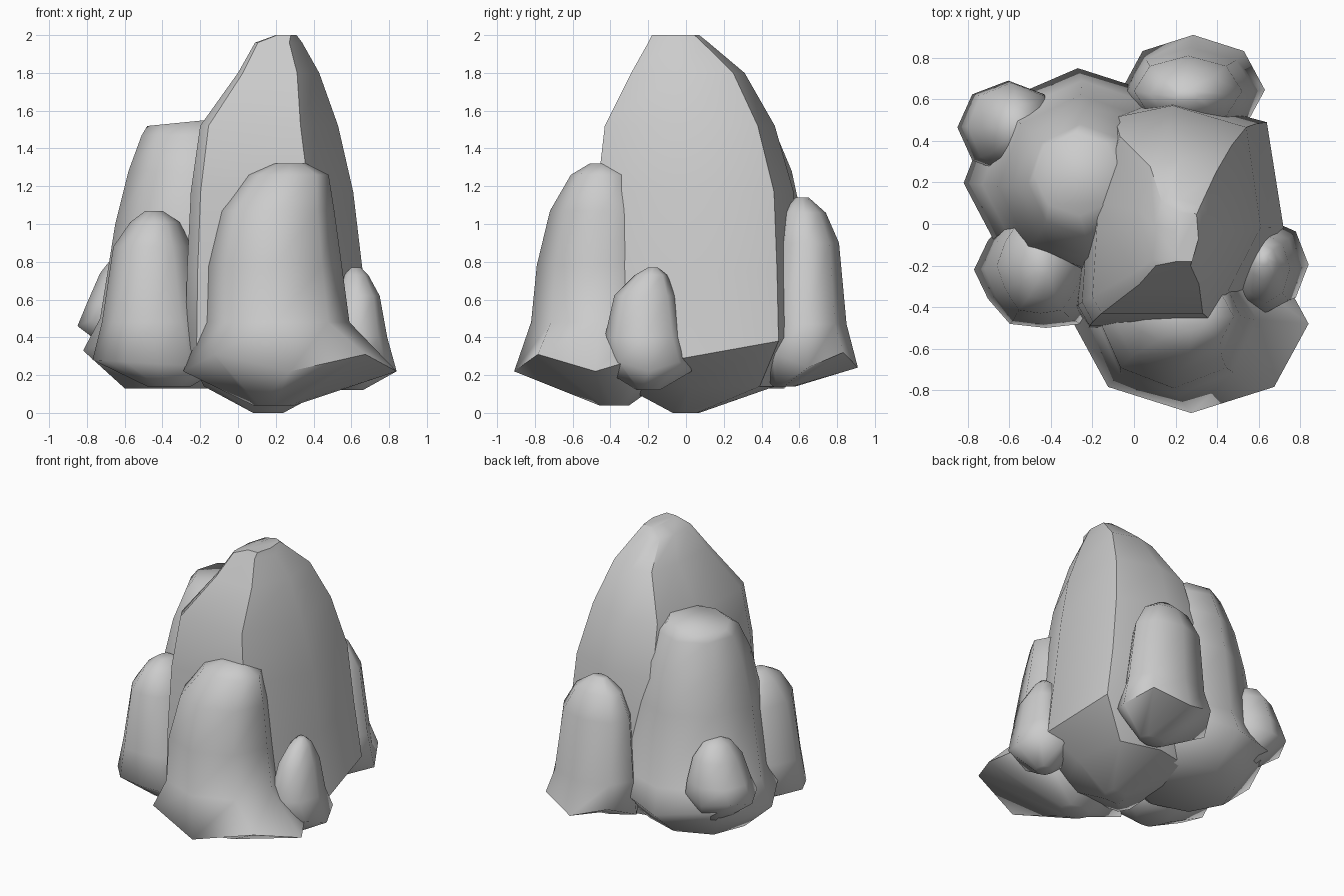
import bpy, math

def ngon(n, phase=0):
    return [(math.cos(math.radians(phase) + 2 * math.pi * i / n),
             math.sin(math.radians(phase) + 2 * math.pi * i / n)) for i in range(n)]

def rock(name, outline, levels, angle, rim=1, rim_tilt=(0, 0), top_tilt=(0, 0), zigzag=0):
    """Loft one outline through levels given as (z, x0, x1, y0, y1)."""
    xs, ys = zip(*outline)
    n = len(outline)
    unit = [((x - min(xs)) / (max(xs) - min(xs)), (y - min(ys)) / (max(ys) - min(ys)))
            for x, y in outline]
    verts, faces = [], []
    for k, (z, x0, x1, y0, y1) in enumerate(levels):
        t = rim_tilt if k == rim else top_tilt if k == len(levels) - 1 else (0, 0)
        for i, (u, v) in enumerate(unit):
            x, y = x0 + u * (x1 - x0), y0 + v * (y1 - y0)
            dz = t[0] * (x - (x0 + x1) / 2) + t[1] * (y - (y0 + y1) / 2)
            if k == rim and i % 2:      # every second rim corner sits higher
                dz += zigzag
            verts.append((x, y, z + dz))
    for k in range(len(levels) - 1):
        for i in range(n):
            j = (i + 1) % n
            faces.append((k * n + i, k * n + j, (k + 1) * n + j, (k + 1) * n + i))
    faces.append(tuple(reversed(range(n))))
    faces.append(tuple(range((len(levels) - 1) * n, len(levels) * n)))
    me = bpy.data.meshes.new(name)
    me.from_pydata(verts, [], faces)
    ob = bpy.data.objects.new(name, me)
    bpy.context.collection.objects.link(ob)
    bpy.ops.object.select_all(action='DESELECT')
    ob.select_set(True)
    bpy.context.view_layer.objects.active = ob
    bpy.ops.object.shade_smooth_by_angle(angle=math.radians(angle))

# Tall central rock with broad flat front and right faces
rock("main_rock",
     [(-0.22, -0.50), (0.44, -0.50), (0.71, -0.02), (0.63, 0.49),
      (0.22, 0.60), (-0.10, 0.54), (-0.24, 0.15), (-0.28, -0.40)],
     [(0.00, 0.08, 0.24, -0.07, 0.07),
      (0.14, -0.18, 0.50, -0.33, 0.47),
      (0.36, -0.28, 0.72, -0.50, 0.60),
      (0.75, -0.27, 0.66, -0.49, 0.59),
      (1.17, -0.25, 0.61, -0.47, 0.57),
      (1.52, -0.20, 0.53, -0.43, 0.47),
      (1.80, 0.00, 0.43, -0.29, 0.31),
      (1.96, 0.09, 0.34, -0.20, 0.12),
      (2.00, 0.20, 0.31, -0.18, 0.07)], 40, rim=2, rim_tilt=(-0.12, 0.16))

# Second tallest rock, back left
rock("left_rock", ngon(8, 3),
     [(0.13, -0.60, 0.10, -0.10, 0.52),
      (0.33, -0.82, 0.34, -0.30, 0.75),
      (0.50, -0.73, 0.28, -0.26, 0.69),
      (1.00, -0.65, 0.18, -0.22, 0.62),
      (1.28, -0.58, 0.10, -0.16, 0.56),
      (1.47, -0.51, 0.02, -0.06, 0.48),
      (1.54, -0.48, -0.06, 0.04, 0.44)], 80, top_tilt=(0.1, 0), zigzag=0.06)

# Front rock with flared foot
rock("front_rock", ngon(8),
     [(0.04, 0.08, 0.30, -0.46, -0.30),
      (0.22, -0.29, 0.84, -0.91, -0.05),
      (0.48, -0.18, 0.59, -0.82, -0.10),
      (0.78, -0.17, 0.55, -0.79, -0.12),
      (1.07, -0.10, 0.51, -0.72, -0.16),
      (1.26, 0.05, 0.48, -0.61, -0.28),
      (1.32, 0.19, 0.36, -0.51, -0.38)], 80, zigzag=0.09)

# Front left rock, nearly six sided
hexish = [(x * (0.93 if i % 2 else 1), y * (0.93 if i % 2 else 1))
          for i, (x, y) in enumerate(ngon(12))]
rock("front_left_rock", hexish,
     [(0.14, -0.48, -0.25, -0.36, -0.10),
      (0.26, -0.77, -0.08, -0.50, 0.06),
      (0.48, -0.72, -0.16, -0.48, 0.05),
      (0.88, -0.66, -0.24, -0.43, 0.03),
      (1.01, -0.57, -0.31, -0.36, -0.03),
      (1.07, -0.49, -0.40, -0.25, -0.14)], 80, rim_tilt=(-0.06, 0))

# Back rock
rock("back_rock", ngon(8),
     [(0.14, 0.18, 0.38, 0.46, 0.58),
      (0.24, -0.06, 0.63, 0.38, 0.91),
      (0.47, -0.03, 0.58, 0.43, 0.85),
      (0.90, 0.00, 0.52, 0.47, 0.81),
      (1.06, 0.08, 0.43, 0.51, 0.74),
      (1.14, 0.20, 0.31, 0.58, 0.65)], 80, zigzag=0.08)

# Small rock on the right
rock("right_small_rock", ngon(8),
     [(0.12, 0.54, 0.66, -0.26, -0.14),
      (0.22, 0.42, 0.84, -0.42, 0.03),
      (0.40, 0.47, 0.79, -0.43, -0.01),
      (0.62, 0.52, 0.75, -0.38, -0.05),
      (0.73, 0.56, 0.69, -0.27, -0.10),
      (0.77, 0.60, 0.65, -0.20, -0.15)], 80, zigzag=0.05)

# Small rock on the back left
rock("left_small_rock", ngon(8),
     [(0.30, -0.64, -0.40, 0.34, 0.56),
      (0.46, -0.85, -0.36, 0.24, 0.69),
      (0.58, -0.80, -0.38, 0.26, 0.68),
      (0.74, -0.73, -0.42, 0.29, 0.64),
      (0.83, -0.66, -0.48, 0.36, 0.57),
      (0.86, -0.60, -0.53, 0.43, 0.50)], 80, zigzag=0.03)
